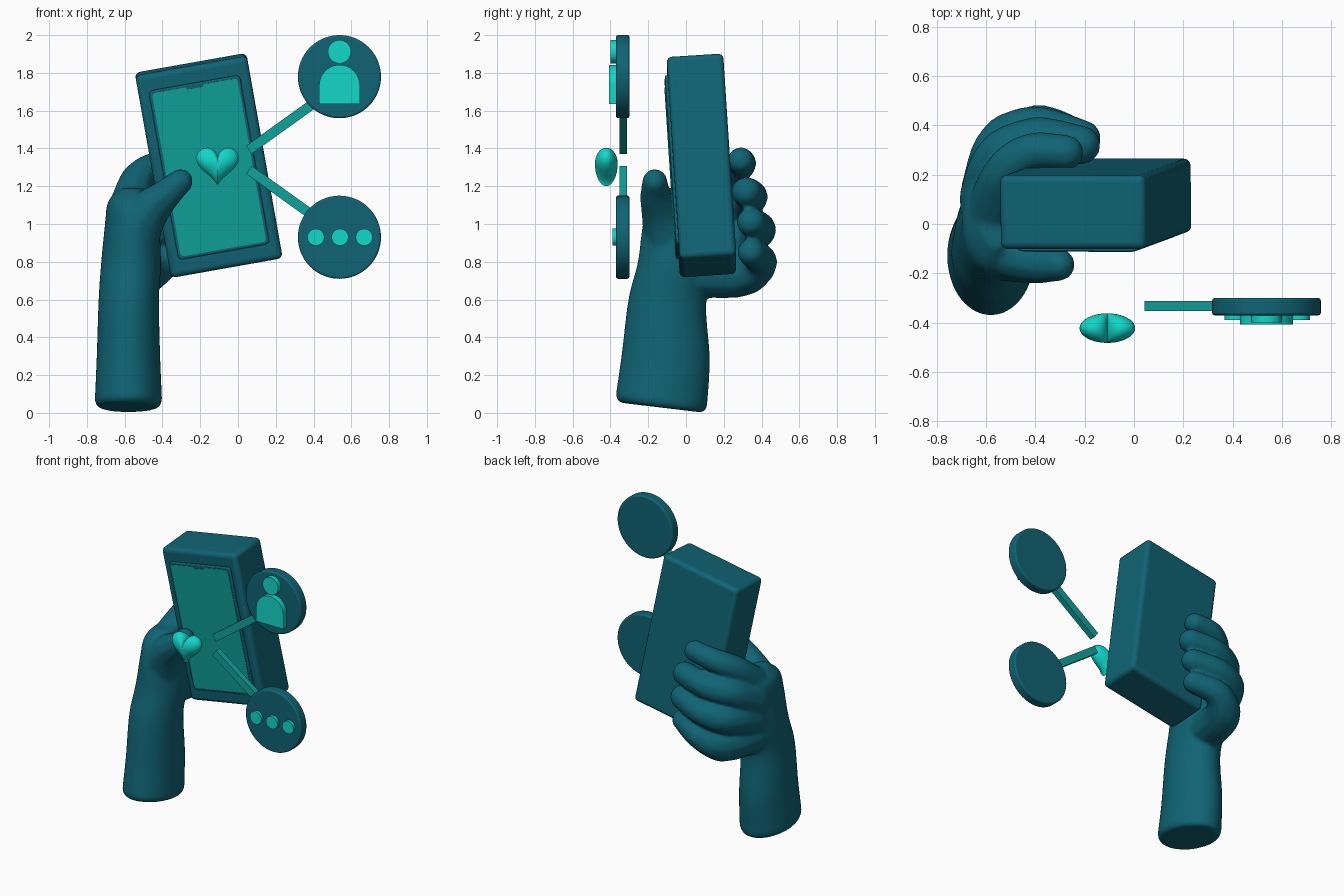
import bpy, bmesh, math
from mathutils import Vector, Matrix

if "Cube" in bpy.data.objects:
    bpy.data.objects.remove(bpy.data.objects["Cube"])


def material(name, rgb):
    m = bpy.data.materials.new(name)
    m.diffuse_color = (*rgb, 1)
    m.use_nodes = True
    m.node_tree.nodes["Principled BSDF"].inputs["Base Color"].default_value = m.diffuse_color
    return m


DARK = material("dark teal", (0.005, 0.125, 0.175))
MID = material("mid teal", (0.005, 0.36, 0.33))
BRIGHT = material("bright turquoise", (0.006, 0.68, 0.59))


def finish(name, bm, mat, matrix=Matrix(), bevel=0, segs=3):
    bmesh.ops.recalc_face_normals(bm, faces=bm.faces)
    me = bpy.data.meshes.new(name)
    bm.to_mesh(me)
    bm.free()
    me.materials.append(mat)
    ob = bpy.data.objects.new(name, me)
    bpy.context.collection.objects.link(ob)
    ob.matrix_world = matrix
    bpy.ops.object.select_all(action='DESELECT')
    ob.select_set(True)
    bpy.context.view_layer.objects.active = ob
    bpy.ops.object.shade_smooth_by_angle(angle=math.radians(35))
    if bevel:
        b = ob.modifiers.new("bevel", 'BEVEL')
        b.width, b.segments = bevel, segs
        b.limit_method, b.angle_limit = 'ANGLE', math.radians(40)
    return ob


def prism(name, outline, y0, y1, mat, matrix=Matrix(), bevel=0):
    """Extrude an (x, z) outline from y0 to y1."""
    bm = bmesh.new()
    f = bm.faces.new([bm.verts.new((x, y0, z)) for x, z in outline])
    r = bmesh.ops.extrude_face_region(bm, geom=[f])
    for v in r["geom"]:
        if isinstance(v, bmesh.types.BMVert):
            v.co.y = y1
    return finish(name, bm, mat, matrix, bevel)


def arc(cx, cz, r, a0, a1, n):
    return [(cx + r * math.cos(math.radians(a0 + (a1 - a0) * i / n)),
             cz + r * math.sin(math.radians(a0 + (a1 - a0) * i / n))) for i in range(n + 1)]


def circle(cx, cz, r, n=48):
    return arc(cx, cz, r, 0, 360, n)[:-1]


def rounded(w, h, r, notch=()):
    w, h = w / 2 - r, h / 2 - r
    return (arc(w, h, r, 0, 90, 5) + list(notch) + arc(-w, h, r, 90, 180, 5)
            + arc(-w, -h, r, 180, 270, 5) + arc(w, -h, r, 270, 360, 5))


# --- Phone, leaning left and slightly forward ---
up = Vector((-0.19, -0.07, 1.07)).normalized()
back = up.cross(Vector((0.59, 0, 0.1))).normalized()
side = back.cross(up)
tilt = Matrix((side, back, up)).transposed().to_4x4()
tilt.translation = (-0.155, 0.082, 1.31)

bm = bmesh.new()
bmesh.ops.create_cube(bm, size=1, matrix=Matrix.Diagonal((0.60, 0.30, 1.09, 1)))
finish("phone_body", bm, DARK, tilt, 0.028, 4)
prism("screen_frame", rounded(0.49, 0.91, 0.025), -0.14, -0.164, DARK, tilt, 0.006)
notch = [(0.05, 0.44), (0.042, 0.427), (-0.042, 0.427), (-0.05, 0.44)]
prism("screen", rounded(0.46, 0.88, 0.02, notch), -0.160, -0.167, MID, tilt)

# --- Icon discs with connecting bars ---
for name, z, s in (("upper", 1.78, 1), ("lower", 0.93, -1)):
    prism(name + "_icon_disc", circle(0.537, z, 0.22, 64), -0.30, -0.37, DARK, bevel=0.01)
    a = Vector((0.058, 1.34 + s * 0.053))
    b = Vector((0.40, 1.34 + s * 0.298))
    d = (b - a).normalized()
    n = Vector((-d.y, d.x)) * 0.026
    prism(name + "_bar", [a + n, a - n, b - n, b + n], -0.312, -0.353, MID)

# person symbol
prism("person_head", circle(0.537, 1.912, 0.062), -0.36, -0.40, BRIGHT)
prism("person_torso", [(0.43, 1.635), (0.645, 1.635)] + arc(0.5375, 1.735, 0.1075, 0, 180, 24),
      -0.36, -0.408, BRIGHT)
# message dots
for i in range(3):
    prism("message_dot_%d" % (i + 1), circle(0.412 + 0.128 * i, 0.93, 0.045), -0.36, -0.39, BRIGHT)

# --- Puffy heart: heart outline shrunk towards front and back poles ---
bm = bmesh.new()
N, M, K = 64, 16, 0.00705
rings = []
for j in range(1, M):
    p = math.pi * j / M
    ring = []
    for i in range(N):
        t = 2 * math.pi * i / N
        hx = 16 * math.sin(t) ** 3
        hz = 13 * math.cos(t) - 5 * math.cos(2 * t) - 2 * math.cos(3 * t) - math.cos(4 * t)
        q = math.sin(p)
        ring.append(bm.verts.new((-0.108 + K * hx * q, -0.422 - 0.06 * math.cos(p), 1.32 + K * hz * q)))
    rings.append(ring)
for r0, r1 in zip(rings, rings[1:]):
    for i in range(N):
        bm.faces.new((r0[i], r0[(i + 1) % N], r1[(i + 1) % N], r1[i]))
for ring, y in ((rings[0], -0.482), (rings[-1], -0.362)):
    pole = bm.verts.new((-0.108, y, 1.32))
    for i in range(N):
        bm.faces.new((ring[i], ring[(i + 1) % N], pole))
finish("heart", bm, BRIGHT)


# --- Hand: lofted arm and palm plus digits, fused by a remesh ---
def spline(pts, steps):
    """Catmull-Rom samples through points of any dimension."""
    p = [pts[0]] + list(pts) + [pts[-1]]
    for k in range(len(pts) - 1):
        for s in range(steps):
            t = s / steps
            yield [0.5 * (2 * b + (c - a) * t + (2 * a - 5 * b + 4 * c - d) * t * t
                          + (3 * b - a - 3 * c + d) * t ** 3)
                   for a, b, c, d in zip(*p[k:k + 4])]
    yield list(pts[-1])


bm = bmesh.new()
# sections: z, centre x, centre y, radius x, radius y
arm = [(0.065, -0.580, -0.13, 0.178, 0.242), (0.30, -0.580, -0.107, 0.168, 0.233),
       (0.60, -0.578, -0.098, 0.160, 0.207), (0.80, -0.566, -0.035, 0.158, 0.220),
       (1.00, -0.562, 0.00, 0.142, 0.228), (1.12, -0.572, 0.01, 0.115, 0.195),
       (1.19, -0.56, 0.02, 0.06, 0.12)]
sections = [(0.028, -0.58, -0.13, 0.15, 0.214), (0.038, -0.58, -0.13, 0.168, 0.232)]
sections += list(spline(arm, 8))
prev = None
for z, cx, cy, rx, ry in sections:
    lean = 0.125 * max(0, 1 - z / 0.6)
    ring = []
    for i in range(48):
        a = 2 * math.pi * i / 48
        dy = ry * math.sin(a)
        ring.append(bm.verts.new((cx + rx * math.cos(a), cy + dy, z - lean * dy)))
    if prev:
        for i in range(48):
            bm.faces.new((prev[i], prev[(i + 1) % 48], ring[(i + 1) % 48], ring[i]))
    else:
        bm.faces.new(ring)
    prev = ring
bm.faces.new(prev)

# digits: x, y, z, radius
digits = [
    [(-.56, -.08, .90, .14), (-.49, -.12, 1.05, .115), (-.39, -.158, 1.15, .083), (-.305, -.165, 1.225, .067)],
    [(-.57, .05, 1.10, .11), (-.525, .20, 1.24, .09), (-.42, .29, 1.31, .078), (-.275, .29, 1.335, .072)],
    [(-.59, .10, 1.00, .12), (-.55, .27, 1.10, .095), (-.40, .345, 1.14, .088), (-.215, .32, 1.17, .08)],
    [(-.58, .12, .88, .125), (-.54, .32, .93, .10), (-.40, .39, .97, .088), (-.21, .345, 1.01, .078)],
    [(-.56, .08, .74, .13), (-.50, .30, .735, .118), (-.38, .395, .80, .088), (-.22, .345, .85, .074)],
]
for path in digits:
    for x, y, z, r in spline(path, 14):
        bmesh.ops.create_icosphere(bm, subdivisions=2, radius=r * 1.02,
                                   matrix=Matrix.Translation((x, y, z)))
hand = finish("hand", bm, DARK)
rm = hand.modifiers.new("fuse", 'REMESH')
rm.mode, rm.voxel_size, rm.use_smooth_shade = 'VOXEL', 0.012, True
sm = hand.modifiers.new("smooth", 'SMOOTH')
sm.factor, sm.iterations = 0.5, 8
